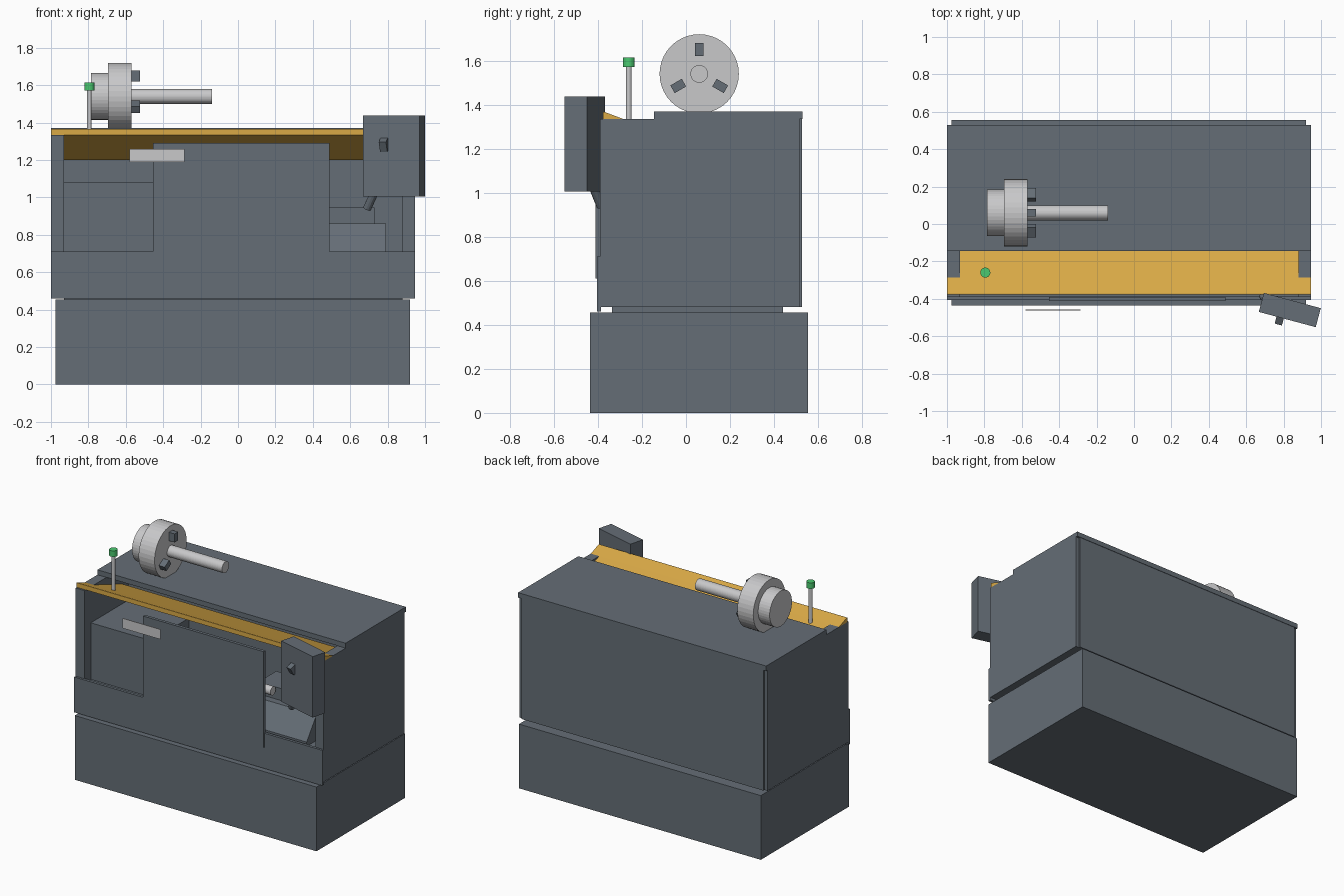
import bpy, bmesh, math
from mathutils import Vector, Matrix

if "Cube" in bpy.data.objects:
    bpy.data.objects.remove(bpy.data.objects["Cube"])


def material(name, rgb):
    m = bpy.data.materials.new(name)
    m.diffuse_color = (*rgb, 1)
    m.use_nodes = True
    m.node_tree.nodes["Principled BSDF"].inputs["Base Color"].default_value = m.diffuse_color
    return m


GREY = material("slate grey", (0.13, 0.155, 0.182))
ORANGE = material("amber", (0.70, 0.40, 0.062))
SILVER = material("silver", (0.58, 0.58, 0.59))
GREEN = material("signal green", (0.07, 0.58, 0.16))


def finish(name, bm, mat):
    bmesh.ops.recalc_face_normals(bm, faces=bm.faces)
    mesh = bpy.data.meshes.new(name)
    bm.to_mesh(mesh)
    bm.free()
    mesh.materials.append(mat)
    ob = bpy.data.objects.new(name, mesh)
    bpy.context.collection.objects.link(ob)
    return ob


def box(name, x, y, z, mat=GREY):
    """Box from (min, max) pairs."""
    size = [b - a for a, b in (x, y, z)]
    mid = [(a + b) / 2 for a, b in (x, y, z)]
    bm = bmesh.new()
    bmesh.ops.create_cube(bm, size=1, matrix=Matrix.Translation(mid) @ Matrix.Diagonal((*size, 1)))
    return finish(name, bm, mat)


def rod(name, a, b, r, mat=SILVER, segs=40):
    """Cylinder between two points."""
    a, b = Vector(a), Vector(b)
    rot = (b - a).to_track_quat('Z', 'Y').to_matrix().to_4x4()
    bm = bmesh.new()
    bmesh.ops.create_cone(bm, cap_ends=True, segments=segs, radius1=r, radius2=r,
                          depth=(b - a).length, matrix=Matrix.Translation((a + b) / 2) @ rot)
    return finish(name, bm, mat)


def extrude_x(name, profile, x, mat=GREY):
    """Extrude a (y, z) profile along x."""
    bm = bmesh.new()
    face = bm.faces.new([bm.verts.new((x[0], y, z)) for y, z in profile])
    new = bmesh.ops.extrude_face_region(bm, geom=[face])["geom"]
    bmesh.ops.translate(bm, vec=(x[1] - x[0], 0, 0),
                        verts=[v for v in new if isinstance(v, bmesh.types.BMVert)])
    return finish(name, bm, mat)


# base and recessed plinth
box("base", (-0.975, 0.92), (-0.435, 0.555), (0, 0.455))
box("plinth", (-0.93, 0.88), (-0.335, 0.44), (0.455, 0.485))

# enclosure: side walls, floor, rear body and lid
box("left_wall", (-1, -0.93), (-0.39, 0.515), (0.48, 1.335))
box("right_wall", (0.88, 0.945), (-0.39, 0.515), (0.48, 1.335))
box("floor", (-0.93, 0.88), (-0.39, 0.1), (0.48, 0.68))
box("rear_body", (-0.975, 0.92), (0.1, 0.527), (0.48, 1.335))
box("lid", (-1, 0.945), (-0.145, 0.53), (1.335, 1.37))

# front apron and sliding door
box("apron", (-1, 0.945), (-0.405, -0.385), (0.46, 0.71))
box("door", (-0.455, 0.49), (-0.412, -0.39), (0.61, 1.29))

# sloping amber guard passing under the lid
extrude_x("guard", [(-0.377, 1.335), (-0.377, 1.367), (-0.37, 1.367),
                    (-0.285, 1.335), (0.03, 1.222), (0.03, 1.2)], (-0.93, 0.88), ORANGE)
extrude_x("guard_front_lip", [(-0.377, 1.335), (-0.377, 1.367), (-0.37, 1.367),
                              (-0.285, 1.335)], (-1, 0.945), ORANGE)

# parts inside the enclosure
box("headstock", (-0.93, -0.455), (-0.32, 0.1), (0.68, 1.08))
extrude_x("chip_slope", [(-0.36, 0.68), (-0.36, 0.71), (-0.25, 0.86), (0.1, 0.86), (0.1, 0.68)],
          (0.2, 0.79))
box("tailstock", (0.3, 0.73), (-0.2, 0.0), (0.86, 0.945))
rod("tailstock_quill", (0.25, -0.25, 0.94), (0.45, -0.25, 0.94), 0.03)

# chuck with three jaws and a bar
cy, cz = 0.06, 1.54
rod("chuck_back", (-0.785, cy, cz), (-0.69, cy, cz), 0.125)
rod("chuck_body", (-0.695, cy, cz), (-0.57, cy, cz), 0.18)
rod("bar", (-0.58, cy, cz), (-0.14, cy, cz), 0.04)
for i in range(3):
    jaw = box(f"jaw_{i + 1}", (-0.575, -0.525), (-0.02, 0.02), (0.08, 0.14))
    jaw.location = (0, cy, cz)
    jaw.rotation_euler = (i * math.tau / 3, 0, 0)

# signal lamp
rod("lamp_pole", (-0.795, -0.26, 1.31), (-0.795, -0.26, 1.575), 0.013, SILVER, 20)
rod("lamp_cap", (-0.795, -0.26, 1.572), (-0.795, -0.26, 1.615), 0.027, GREEN, 24)

# thin door plate
box("door_plate", (-0.58, -0.285), (-0.463, -0.458), (1.19, 1.26), SILVER)

# angled control panel with support arm and knob
panel = box("control_panel", (-0.1575, 0.1575), (-0.0525, 0.0525), (1.006, 1.437))
panel.location = (0.833, -0.46, 0)
panel.rotation_euler = (0, 0, math.radians(-15))
rod("panel_arm", (0.69, -0.385, 0.94), (0.74, -0.43, 1.05), 0.022, GREY, 12)
knob = box("panel_knob", (-0.02, 0.02), (-0.03, 0.03), (-0.03, 0.03))
knob.location = (0.782, -0.498, 1.285)
knob.rotation_euler = (math.radians(30), 0, math.radians(-15))
